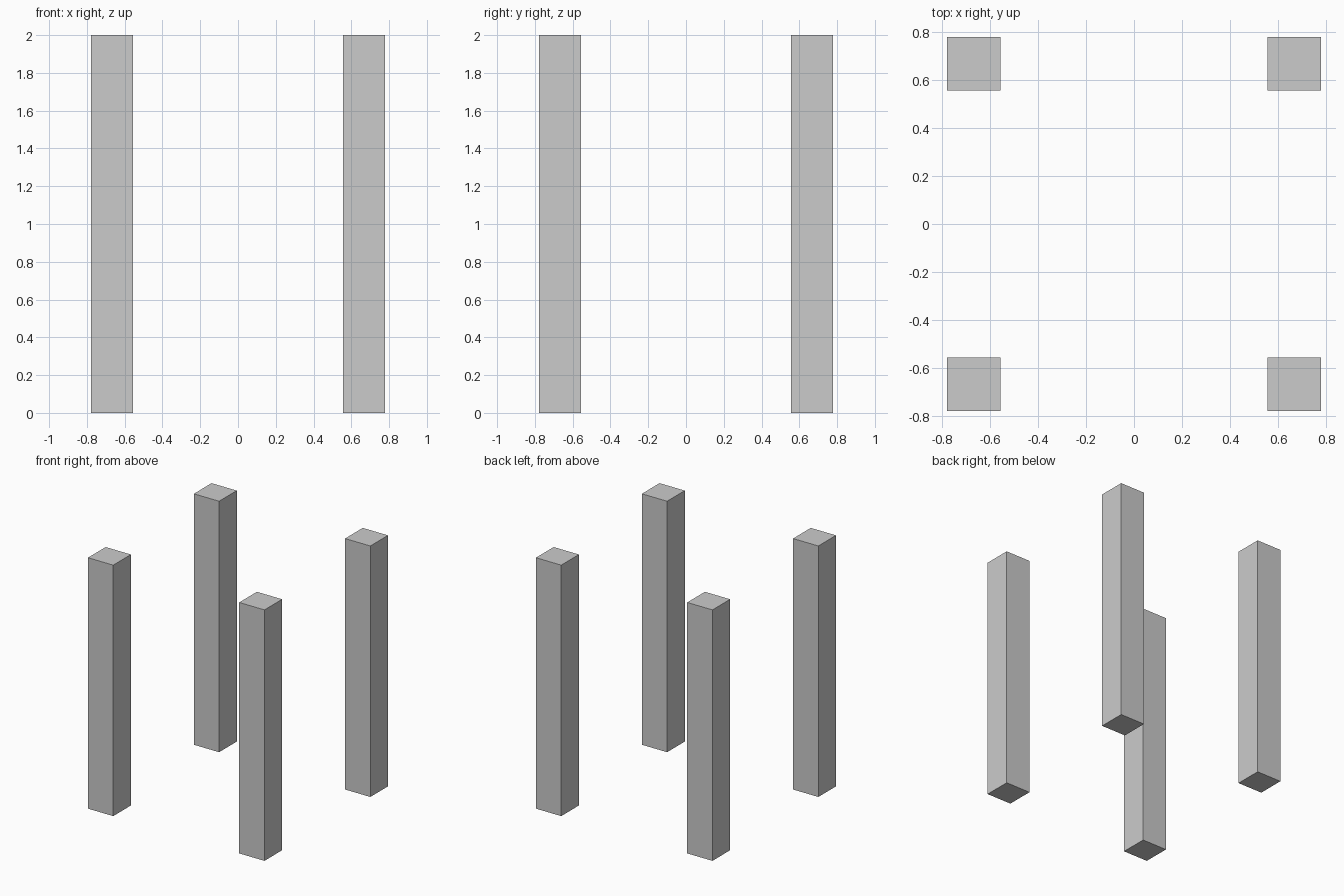
import bpy

if "Cube" in bpy.data.objects:
    bpy.data.objects.remove(bpy.data.objects["Cube"])

HEIGHT = 2.0
WIDTH = 2 / 9      # square cross-section
OFFSET = 2 / 3     # post centre distance from each axis


def add_post(name, x, y):
    bpy.ops.mesh.primitive_cube_add(size=1, location=(x, y, HEIGHT / 2))
    post = bpy.context.object
    post.name = name
    post.scale = (WIDTH, WIDTH, HEIGHT)
    bpy.ops.object.transform_apply(location=False, rotation=False, scale=True)


# Four square posts, one at each corner
for depth, sy in (("front", -1), ("back", 1)):
    for side, sx in (("left", -1), ("right", 1)):
        add_post(f"{depth}_{side}_post", sx * OFFSET, sy * OFFSET)
